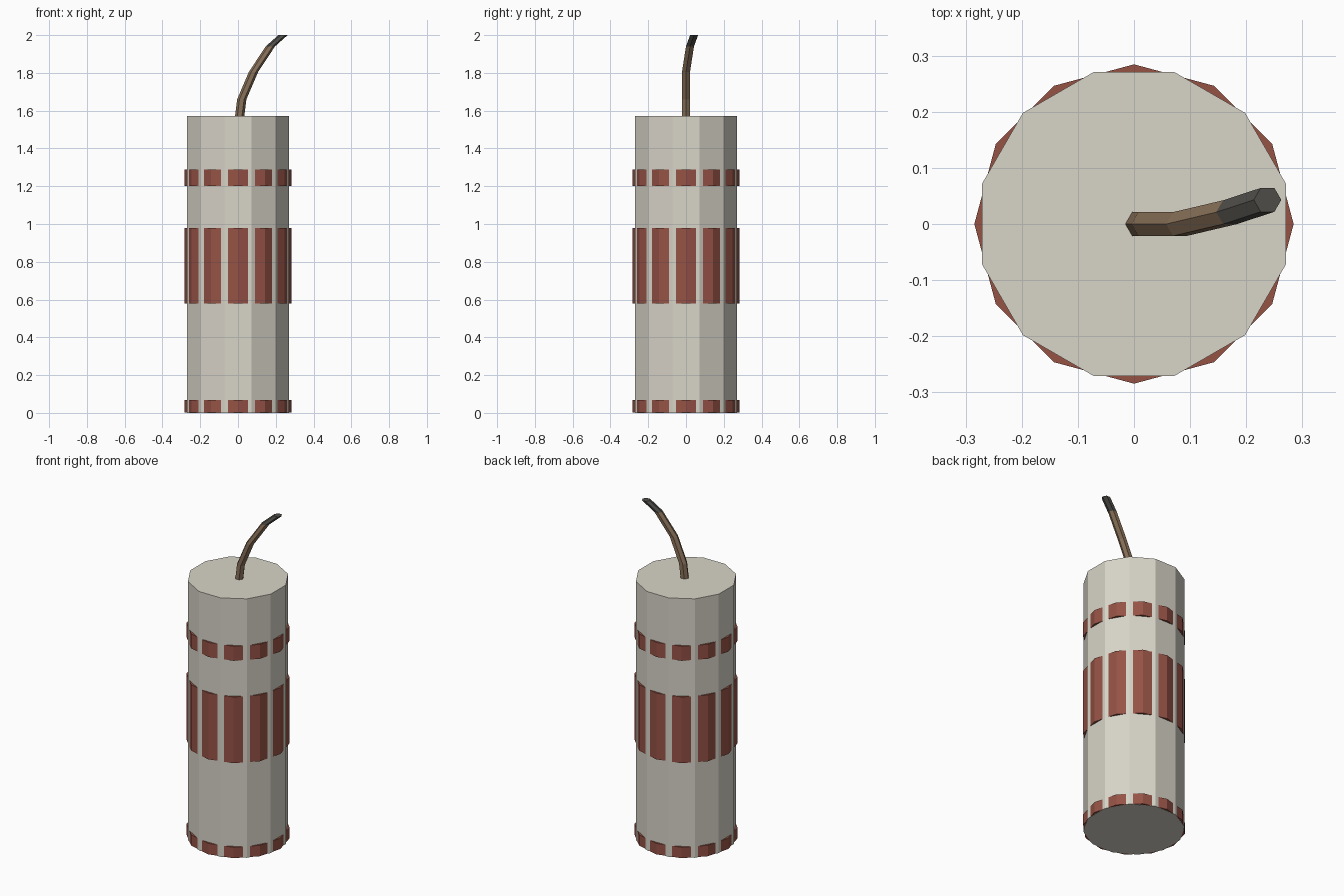
import bpy, bmesh, math
from mathutils import Vector

cube = bpy.data.objects.get("Cube")
if cube:
    bpy.data.objects.remove(cube, do_unlink=True)


def material(name, rgb):
    mat = bpy.data.materials.new(name)
    mat.use_nodes = True
    mat.diffuse_color = (*rgb, 1)
    mat.node_tree.nodes["Principled BSDF"].inputs["Base Color"].default_value = (*rgb, 1)
    return mat


PAPER = material("pale_paper", (0.69, 0.66, 0.58))
RED = material("brick_red", (0.30, 0.084, 0.060))
CORD = material("brown_cord", (0.25, 0.165, 0.10))
CHAR = material("charred_black", (0.076, 0.073, 0.065))


def loft(name, centres, radius, sides, turn, mats):
    """Capped tube through level rings, one material per segment."""
    bm = bmesh.new()
    rings = []
    for c in centres:
        ring = []
        for i in range(sides):
            a = turn + math.tau * i / sides
            ring.append(bm.verts.new(Vector(c) + radius * Vector((math.cos(a), math.sin(a), 0))))
        rings.append(ring)
    bm.faces.new(rings[0][::-1])
    bm.faces.new(rings[-1]).material_index = len(set(mats)) - 1
    slots = list(dict.fromkeys(mats))
    for low, high, mat in zip(rings, rings[1:], mats):
        for i in range(sides):
            j = (i + 1) % sides
            bm.faces.new((low[i], low[j], high[j], high[i])).material_index = slots.index(mat)
    mesh = bpy.data.meshes.new(name)
    bm.to_mesh(mesh)
    bm.free()
    for mat in slots:
        mesh.materials.append(mat)
    obj = bpy.data.objects.new(name, mesh)
    bpy.context.collection.objects.link(obj)
    return obj


# Twelve-sided stick with flat sides facing the axes
loft("stick_body", [(0, 0, 0), (0, 0, 1.573)], 0.28, 12, math.radians(15), [PAPER])

# Bands turned half a side, so the body corners break them into panels
for name, low, high in (("bottom_band", 0.001, 0.067),
                        ("middle_band", 0.578, 0.98),
                        ("top_band", 1.2, 1.288)):
    loft(name, [(0, 0, low), (0, 0, high)], 0.2845, 12, 0, [RED])

# Bent hexagonal fuse with a burnt tip
loft("fuse", [(0, 0, 1.5), (0.02, 0, 1.66), (0.082, 0, 1.805),
              (0.171, 0.021, 1.94), (0.238, 0.043, 2.0)],
     0.0245, 6, 0, [CORD, CORD, CORD, CHAR])
